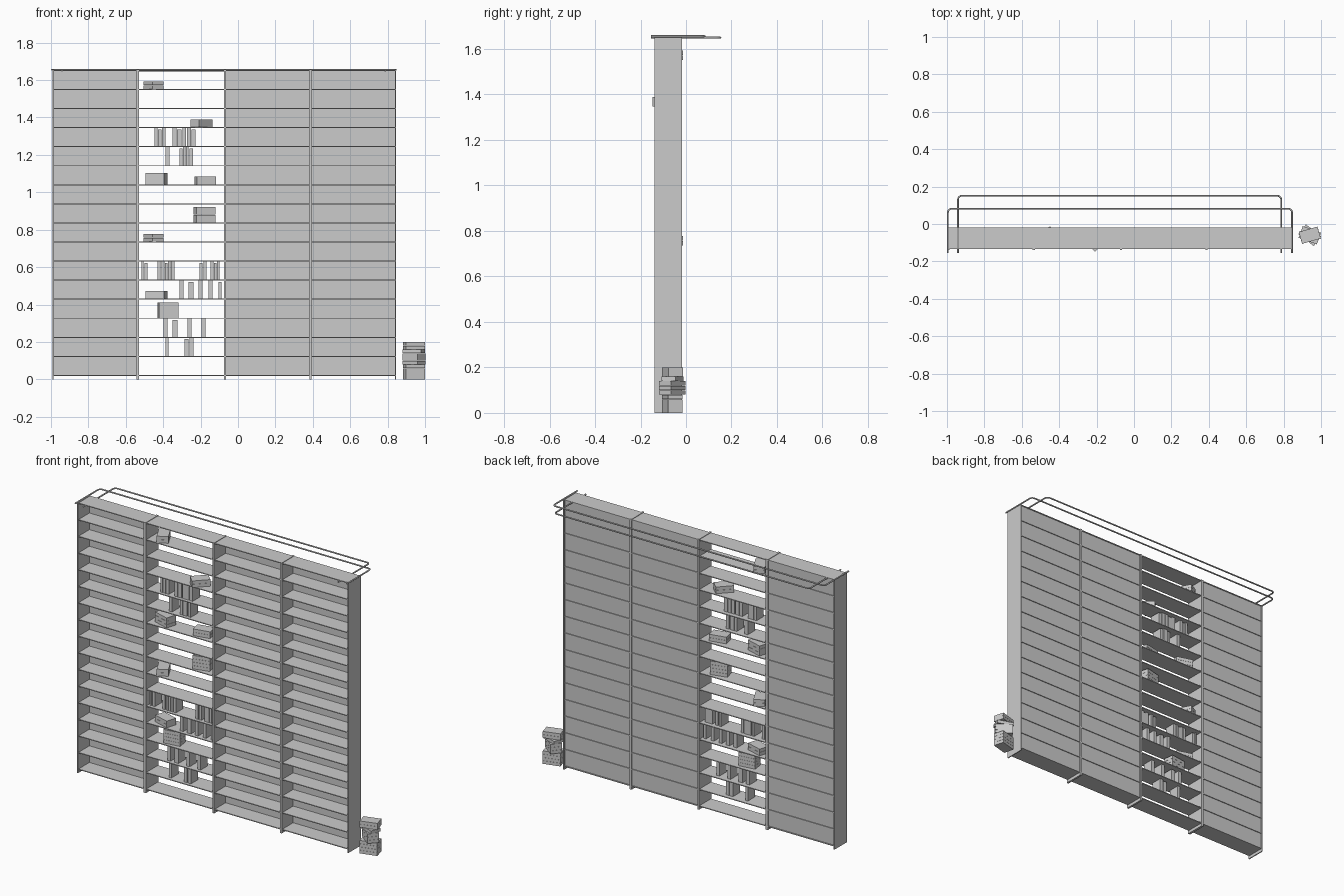
import bpy, math
from mathutils import Matrix, Vector

if "Cube" in bpy.data.objects:
    bpy.data.objects.remove(bpy.data.objects["Cube"])

# one flat grey for the whole model
grey = bpy.data.materials.new("plain grey")
grey.diffuse_color = (0.6, 0.6, 0.6, 1)
grey.use_nodes = True
grey.node_tree.nodes["Principled BSDF"].inputs["Base Color"].default_value = grey.diffuse_color


def boxes(name, items):
    """One object from boxes given as (x0, x1, y0, y1, z0, z1, turn in degrees)."""
    verts, faces = [], []
    for x0, x1, y0, y1, z0, z1, turn in items:
        b = len(verts)
        c = Vector(((x0 + x1) / 2, (y0 + y1) / 2, 0))
        rot = Matrix.Rotation(math.radians(turn), 3, 'Z')
        for z in (z0, z1):
            for x, y in ((x0, y0), (x1, y0), (x1, y1), (x0, y1)):
                verts.append(rot @ (Vector((x, y, z)) - c) + c)
        faces += [(b + 3, b + 2, b + 1, b), (b + 4, b + 5, b + 6, b + 7)]
        faces += [(b + i, b + (i + 1) % 4, b + 4 + (i + 1) % 4, b + 4 + i) for i in range(4)]
    me = bpy.data.meshes.new(name)
    me.from_pydata(verts, [], faces)
    me.materials.append(grey)
    ob = bpy.data.objects.new(name, me)
    bpy.context.collection.objects.link(ob)
    return ob


def shelf_z(i):
    return 0.0235 + 0.1019 * i      # top face of shelf i, 0 is the lowest


# uprights: thin outer sides, thicker dividers
posts = [(-0.99, 0.003), (-0.535, 0.007), (-0.07, 0.006), (0.388, 0.006), (0.842, 0.003)]
for k, (x, h) in enumerate(posts):
    boxes(f"upright_{k}", [(x - h, x + h, -0.139, -0.018, 0, 1.657, 0)])

# shelves in each bay, and back panels in all bays but the second
for k in range(4):
    x0, x1 = posts[k][0], posts[k + 1][0]
    boxes(f"shelves_{k}", [(x0, x1, -0.134, -0.02, shelf_z(i) - 0.005, shelf_z(i), 0)
                           for i in range(17)])
    if k != 1:
        boxes(f"back_panel_{k}", [(x0, x1, -0.029, -0.025, shelf_z(0), shelf_z(16) - 0.003, 0)])

# upright books: shelf number -> (left, right) edges
rows = {
    1: [(-.387, -.371), (-.286, -.264), (-.259, -.238)],
    2: [(-.398, -.376), (-.35, -.323), (-.27, -.248), (-.195, -.173)],
    4: [(-.312, -.291), (-.264, -.238), (-.211, -.19), (-.157, -.136), (-.104, -.088)],
    5: [(-.515, -.505), (-.5, -.483), (-.43, -.414), (-.409, -.393), (-.391, -.376),
        (-.374, -.36), (-.357, -.34), (-.206, -.19), (-.184, -.168), (-.147, -.131),
        (-.129, -.115), (-.113, -.098)],
    11: [(-.387, -.366), (-.312, -.296), (-.294, -.28), (-.278, -.265), (-.259, -.24)],
    12: [(-.446, -.43), (-.427, -.41), (-.407, -.388), (-.35, -.329), (-.327, -.302),
         (-.296, -.277), (-.274, -.252), (-.249, -.227)],
}
for s, books in rows.items():
    boxes(f"standing_books_{s}", [(a, b, -0.115, -0.046, shelf_z(s),
                                   shelf_z(s) + (0.09 if i % 3 == 1 else 0.097), 0)
                                  for i, (a, b) in enumerate(books)])


def stack(name, x, y, z, n, turn, t=0.0208):
    """n flat books piled at (x, y), resting on z."""
    return boxes(name, [(x - .052, x + .052, y - .033, y + .033,
                         z + i * t, z + (i + 1) * t - 0.0008, turn) for i in range(n)])


# lying book stacks: shelf, x, y, count, turn
for s, x, y, n, turn in [(15, -.452, -.074, 2, -62), (13, -.195, -.088, 2, 46),
                         (10, -.435, -.08, 3, -17), (10, -.175, -.08, 2, 12),
                         (8, -.18, -.08, 4, 14), (7, -.452, -.074, 2, -62),
                         (4, -.435, -.08, 2, -17), (3, -.375, -.08, 4, 8)]:
    stack(f"book_stack_{s}_{'a' if x < -.3 else 'b'}", x, y, shelf_z(s), n, turn)

# tall pile on the floor beside the shelf
z = 0
for k, (n, turn) in enumerate([(4, 15), (3, -38), (1, -20), (2, 16)]):
    stack(f"floor_pile_{k}", 0.94, -0.06, z, n, turn, 0.02)
    z += n * 0.02


# two bent rods over the back of the top
def rail(name, x0, x1, y1, z, r=0.0045, bend=0.02):
    pts = [(x0, -0.154)]
    for cx, a0 in ((x0 + bend, 180), (x1 - bend, 90)):
        for i in range(5):
            a = math.radians(a0 - 22.5 * i)
            pts.append((cx + bend * math.cos(a), y1 - bend + bend * math.sin(a)))
    pts.append((x1, -0.154))
    cu = bpy.data.curves.new(name, 'CURVE')
    cu.dimensions = '3D'
    cu.bevel_depth, cu.bevel_resolution, cu.use_fill_caps = r, 2, True
    sp = cu.splines.new('POLY')
    sp.points.add(len(pts) - 1)
    for p, (x, y) in zip(sp.points, pts):
        p.co = (x, y, z, 1)
    tmp = bpy.data.objects.new(name + "_path", cu)
    bpy.context.collection.objects.link(tmp)
    me = bpy.data.meshes.new_from_object(tmp.evaluated_get(bpy.context.evaluated_depsgraph_get()))
    bpy.data.objects.remove(tmp)
    me.materials.clear()
    me.materials.append(grey)
    me.shade_smooth()
    ob = bpy.data.objects.new(name, me)
    bpy.context.collection.objects.link(ob)


rail("outer_rail", -0.995, 0.845, 0.082, 1.656)
rail("inner_rail", -0.941, 0.787, 0.151, 1.65)
